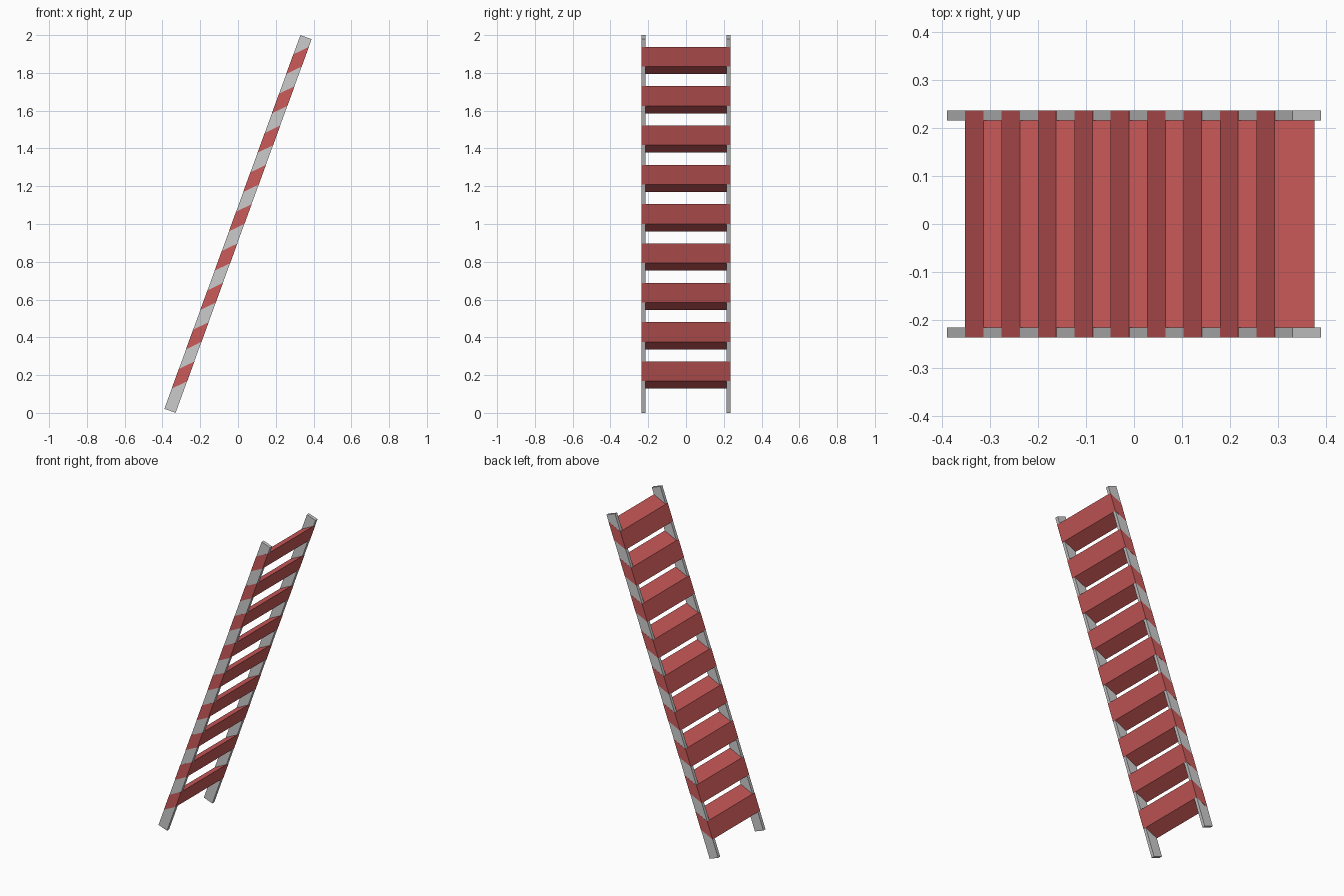
import bpy
import bmesh
from math import radians
from mathutils import Matrix, Vector

if "Cube" in bpy.data.objects:
    bpy.data.objects.remove(bpy.data.objects["Cube"])

LEAN = radians(20)
W, L = 0.063, 2.105          # rail depth and length
Y_IN, Y_OUT = 0.2155, 0.236  # rail inner and outer sides
SEG = L / 19                 # step height; gaps have the same height
RISE = 0.066                 # slope of each step across the rail
EPS = 0.0006                 # steps sit just proud of the rails

TILT = Matrix.Translation((0, 0, 1)) @ Matrix.Rotation(LEAN, 4, 'Y')

red = bpy.data.materials.new("step_red")
red.diffuse_color = (0.6, 0.1, 0.1, 1)
red.use_nodes = True
red.node_tree.nodes["Principled BSDF"].inputs["Base Color"].default_value = red.diffuse_color


def prism(name, profile, y0, y1, mat=None):
    """Extrude an (across, along) profile from y0 to y1, then lean it."""
    bm = bmesh.new()
    face = bm.faces.new([bm.verts.new((u, y0, v)) for u, v in profile])
    out = bmesh.ops.extrude_face_region(bm, geom=[face])
    moved = [g for g in out["geom"] if isinstance(g, bmesh.types.BMVert)]
    bmesh.ops.translate(bm, verts=moved, vec=Vector((0, y1 - y0, 0)))
    bmesh.ops.recalc_face_normals(bm, faces=bm.faces[:])
    bm.transform(TILT)
    mesh = bpy.data.meshes.new(name)
    bm.to_mesh(mesh)
    bm.free()
    obj = bpy.data.objects.new(name, mesh)
    bpy.context.collection.objects.link(obj)
    if mat:
        mesh.materials.append(mat)
    return obj


# Two leaning side rails
h, l = W / 2, L / 2
rail = [(-h, -l), (h, -l), (h, l), (-h, l)]
prism("front_rail", rail, -Y_OUT, -Y_IN)
prism("back_rail", rail, Y_IN, Y_OUT)

# Nine slanted steps running through both rails
s = h + EPS
for i in range(9):
    v = -l + SEG * (1 + 2 * i) + 0.002
    step = [(-s, v), (s, v + RISE), (s, v + RISE + SEG), (-s, v + SEG)]
    prism(f"step_{i + 1}", step, -Y_OUT - EPS, Y_OUT + EPS, red)
